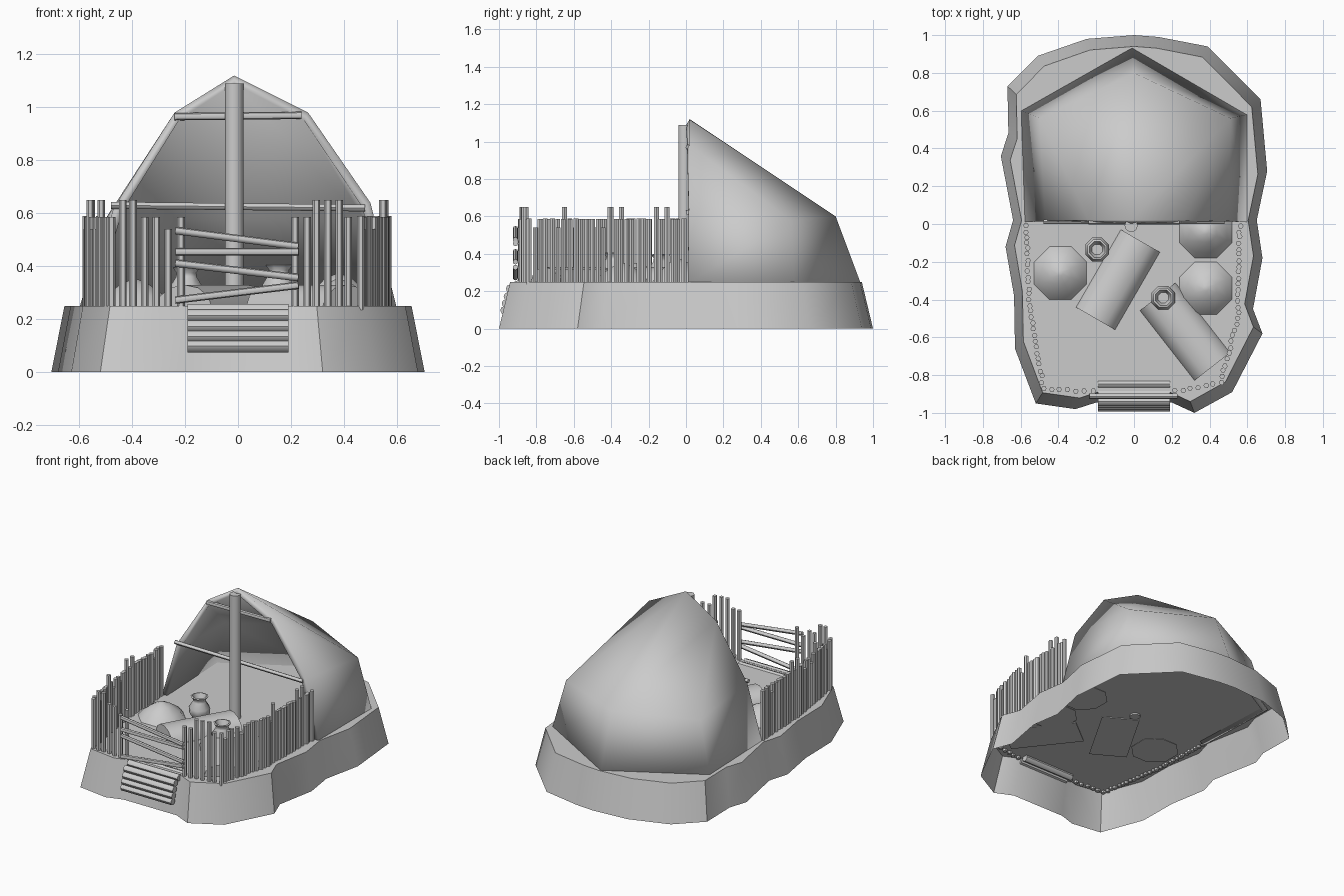
import bpy, bmesh, math, random
from mathutils import Vector

if "Cube" in bpy.data.objects:
    bpy.data.objects.remove(bpy.data.objects["Cube"])
random.seed(4)


def finish(name, bm, angle=45):
    me = bpy.data.meshes.new(name)
    bm.to_mesh(me)
    bm.free()
    ob = bpy.data.objects.new(name, me)
    bpy.context.collection.objects.link(ob)
    bpy.ops.object.select_all(action='DESELECT')
    ob.select_set(True)
    bpy.context.view_layer.objects.active = ob
    bpy.ops.object.shade_smooth_by_angle(angle=math.radians(angle))
    return ob


def log(bm, a, b, r, sides=8):
    a, b = Vector(a), Vector(b)
    q = (b - a).to_track_quat('Z', 'Y')
    rings = []
    for c in (a, b):
        rings.append([bm.verts.new(c + q @ Vector((r * math.cos(t), r * math.sin(t), 0)))
                      for t in (2 * math.pi * i / sides for i in range(sides))])
    for i in range(sides):
        j = (i + 1) % sides
        bm.faces.new((rings[0][i], rings[0][j], rings[1][j], rings[1][i]))
    bm.faces.new(rings[0][::-1])
    bm.faces.new(rings[1])


def revolve(name, profile, centre, sides):
    bm = bmesh.new()
    rings = [[bm.verts.new((centre[0] + r * math.cos(t), centre[1] + r * math.sin(t), z))
              for t in (2 * math.pi * (i + .5) / sides for i in range(sides))] for r, z in profile]
    for lo, hi in zip(rings, rings[1:]):
        for i in range(sides):
            j = (i + 1) % sides
            bm.faces.new((lo[i], lo[j], hi[j], hi[i]))
    bm.faces.new(rings[0][::-1])
    bm.faces.new(rings[-1])
    finish(name, bm, 50)


# rocky ground: flared skirt with a flat top, open underneath
outline = [(0, 1), (-.25, .98), (-.51, .89), (-.67, .73), (-.665, .48), (-.705, .36), (-.64, .02),
           (-.68, -.12), (-.635, -.38), (-.63, -.66), (-.52, -.95), (-.31, -.98), (-.2, -.945),
           (.2, -.945), (.32, -1), (.52, -.89), (.68, -.58), (.63, -.45), (.68, -.18), (.65, .02),
           (.705, .28), (.67, .66), (.39, .94), (.13, .99)]
bm = bmesh.new()
low = [bm.verts.new((x, y, 0)) for x, y in outline]
top = [bm.verts.new((x * .93, y * .94, .25)) for x, y in outline]
for i in range(len(low)):
    j = (i + 1) % len(low)
    bm.faces.new((low[i], low[j], top[j], top[i]))
bm.faces.new(top)
finish("ground_mound", bm)

# hide tent shell: base row, middle row, shoulders and peak
bm = bmesh.new()
b = [bm.verts.new(p) for p in ((-.58, .01, .24), (-.6, .6, .24), (-.01, .935, .24), (.6, .58, .24), (.6, .01, .24))]
m = [bm.verts.new(p) for p in ((-.47, .015, .62), (-.5, .56, .58), (0, .8, .6), (.51, .56, .58), (.5, .015, .64))]
left, peak, right = [bm.verts.new(p) for p in ((-.24, .02, .98), (-.015, .02, 1.12), (.265, .02, .98))]
for i in range(4):
    bm.faces.new((b[i + 1], b[i], m[i], m[i + 1]))
bm.faces.new((m[1], m[0], left))
bm.faces.new((m[2], m[1], left, peak))
bm.faces.new((m[3], m[2], peak, right))
bm.faces.new((m[4], m[3], right))
tent = finish("tent_shell", bm, 50)
mod = tent.modifiers.new("thickness", 'SOLIDIFY')
mod.thickness = .035
mod.offset = -1

# tent frame
bm = bmesh.new()
log(bm, (-.015, -.008, .24), (-.015, -.008, 1.09), .035, 10)
finish("centre_pole", bm)
bm = bmesh.new()
log(bm, (-.24, .012, .965), (.24, .012, .97), .014)
log(bm, (-.48, .012, .63), (.48, .012, .62), .013)
finish("tent_cross_beams", bm)

# palisade posts along each side of the gate
paths = [[(-.57, -.01), (-.555, -.4), (-.48, -.87), (-.22, -.885)],
         [(.56, -.01), (.55, -.5), (.46, -.84), (.22, -.885)]]
bm = bmesh.new()
for path in paths:
    for k, (p, q) in enumerate(zip(path, path[1:])):
        p, q = Vector(p), Vector(q)
        step = .042 if k == 2 else .031
        n = round((q - p).length / step)
        for i in range(n + (k == 2)):
            c = p.lerp(q, i / n)
            h = random.choice((.54, .585, .585, .59, .65))
            x, y = c.x + random.uniform(-.005, .005), c.y + random.uniform(-.005, .005)
            log(bm, (x, y, .235), (x, y, h), .0145, 6)
finish("fence_posts", bm)

# gate rails
bm = bmesh.new()
for z0, z1 in ((.535, .475), (.455, .455), (.412, .357), (.272, .328)):
    log(bm, (-.237, -.912, z0), (.228, -.912, z1), .014)
finish("gate_rails", bm)

# stacked entrance logs
bm = bmesh.new()
for y, z in ((-.848, .235), (-.9, .235), (-.94, .213), (-.952, .172), (-.962, .135), (-.97, .098)):
    log(bm, (-.19, y, z), (.19, y, z), .023)
finish("entrance_steps", bm)

# earth heaps
for i, (x, y, h) in enumerate(((-.39, -.26, .35), (.38, -.34, .35), (.38, -.04, .37))):
    revolve("heap_%d" % (i + 1), [(.155, .245), (.12, .29), (.06, h - .02), (.015, h)], (x, y), 8)

# clay pots
pot = [(.04, .25), (.066, .285), (.068, .32), (.042, .36), (.04, .375), (.056, .395), (.045, .398), (.03, .36)]
for i, (x, y, dz) in enumerate(((-.195, -.135, 0), (.155, -.39, .01))):
    revolve("pot_%d" % (i + 1), [(r, z + dz) for r, z in pot], (x, y), 8)

# sleeping mats: low arched slabs
for i, (x, y, a, length) in enumerate(((-.085, -.295, math.radians(60), .475),
                                       (.27, -.57, math.radians(-52), .47))):
    d, s = Vector((math.cos(a), math.sin(a), 0)), Vector((-math.sin(a), math.cos(a), 0))
    bm = bmesh.new()
    ends = []
    for t in (-length / 2, length / 2):
        ends.append([bm.verts.new(Vector((x, y, .245)) + d * t + s * (.121 * math.cos(u))
                                  + Vector((0, 0, .085 * math.sin(u))))
                     for u in (math.pi * k / 6 for k in range(7))])
    for k in range(7):
        j = (k + 1) % 7
        bm.faces.new((ends[0][k], ends[1][k], ends[1][j], ends[0][j]))
    bm.faces.new(ends[0])
    bm.faces.new(ends[1][::-1])
    bmesh.ops.recalc_face_normals(bm, faces=bm.faces)
    finish("sleeping_mat_%d" % (i + 1), bm)
